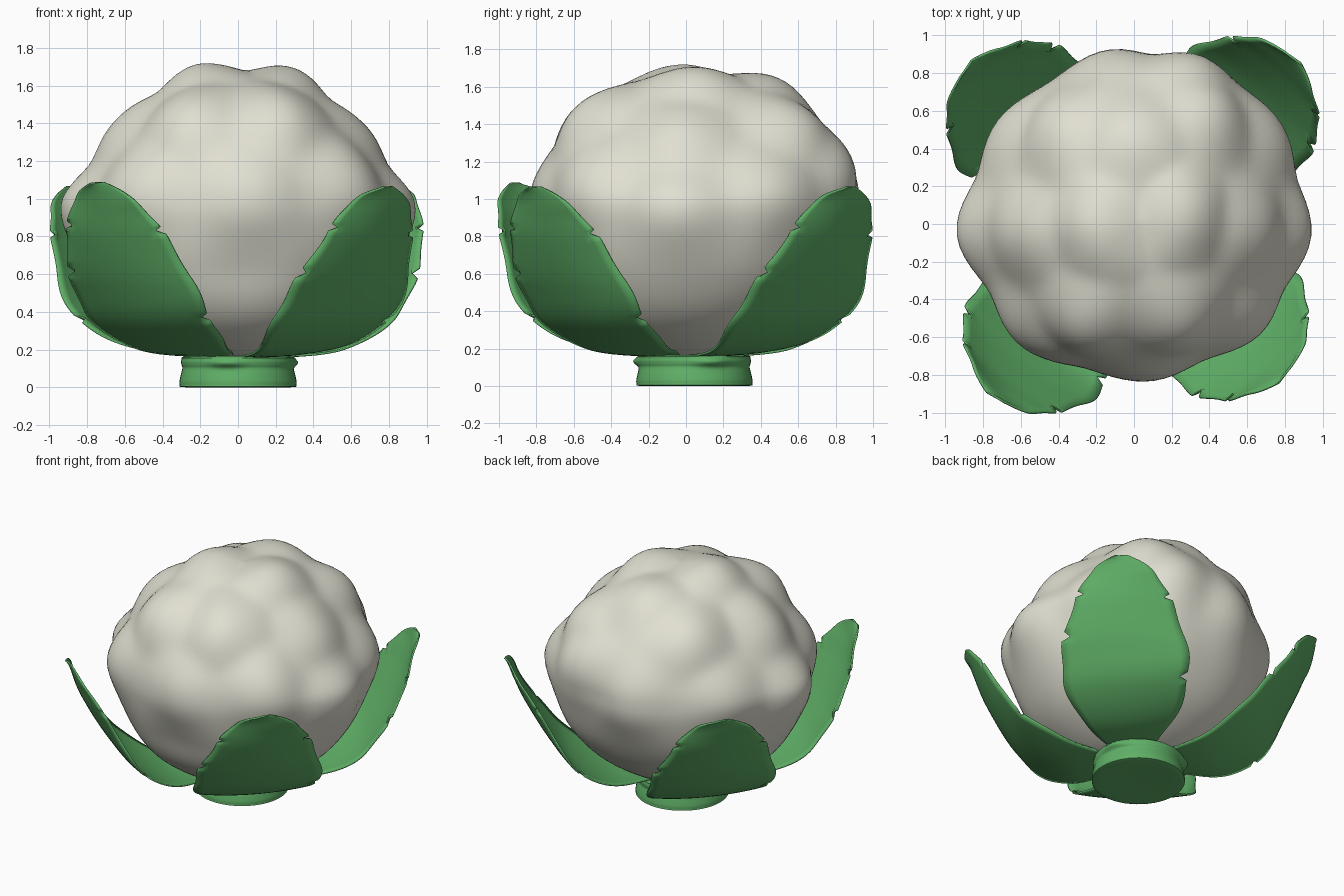
import bpy, bmesh, math
from mathutils import Vector

if "Cube" in bpy.data.objects:
    bpy.data.objects.remove(bpy.data.objects["Cube"])


def material(name, col):
    m = bpy.data.materials.new(name)
    m.diffuse_color = (*col, 1)
    m.use_nodes = True
    m.node_tree.nodes["Principled BSDF"].inputs["Base Color"].default_value = m.diffuse_color
    return m


CREAM = material("cream", (0.75, 0.74, 0.64))
GREEN = material("leaf green", (0.115, 0.43, 0.135))


def spline(pts, s):
    """Catmull-Rom through pts, s in 0..1."""
    n = len(pts) - 1
    x = min(max(s, 0), 1) * n
    i = min(int(x), n - 1)
    t = x - i
    a, b, c, d = (pts[min(max(k, 0), n)] for k in (i - 1, i, i + 1, i + 2))
    return [0.5 * (2 * q + (r - p) * t + (2 * p - 5 * q + 4 * r - w) * t * t
                   + (3 * q - p - 3 * r + w) * t ** 3) for p, q, r, w in zip(a, b, c, d)]


def make(name, bm, mat, angle=40):
    bmesh.ops.recalc_face_normals(bm, faces=bm.faces)
    me = bpy.data.meshes.new(name)
    bm.to_mesh(me)
    bm.free()
    ob = bpy.data.objects.new(name, me)
    bpy.context.collection.objects.link(ob)
    me.materials.append(mat)
    bpy.ops.object.select_all(action='DESELECT')
    ob.select_set(True)
    bpy.context.view_layer.objects.active = ob
    bpy.ops.object.shade_smooth_by_angle(angle=math.radians(angle))
    return ob


def lathe(point, rings, segs):
    """Closed ring surface; point(s, angle) gives a position."""
    bm = bmesh.new()
    rows = [[bm.verts.new(point(i / (rings - 1), 2 * math.pi * j / segs))
             for j in range(segs)] for i in range(rings)]
    for r0, r1 in zip(rows, rows[1:]):
        for j in range(segs):
            k = (j + 1) % segs
            bm.faces.new((r0[j], r0[k], r1[k], r1[j]))
    bm.faces.new(rows[0])
    bm.faces.new(rows[-1])
    return bm


# Curd: lathe profile, uneven outline by angle, plus broad rounded florets
PROFILE = [(0.01, .15), (.25, .17), (.48, .27), (.68, .43), (.82, .65), (.88, .88),
           (.86, 1.08), (.77, 1.29), (.63, 1.46), (.44, 1.6), (.24, 1.67), (.01, 1.68)]
OUTLINE = [.92, .93, .97, .91, .92, .89, .92, .88, .86, .81, .85, .9]
FLORETS = [(-.2, -.02, 1.72), (.3, .05, 1.68), (.0, .5, 1.64), (.45, .6, 1.42),
           (-.42, .5, 1.42), (.28, -.56, 1.48), (-.3, -.56, 1.46), (-.6, -.05, 1.36),
           (.62, -.02, 1.33), (-.55, -.58, 1.05), (.6, -.55, 1.1), (.05, -.78, 1.0),
           (-.88, -.05, .95), (.88, -.05, .95), (.72, .48, 1.05), (-.68, .48, 1.05),
           (.3, .84, 1.15), (-.12, .88, 1.0)]


def curd_point(s, a):
    r, z = spline(PROFILE, s)
    x = a / (2 * math.pi) * 12
    i, t = int(x) % 12, x - int(x)
    t = t * t * (3 - 2 * t)
    k = (OUTLINE[i] * (1 - t) + OUTLINE[(i + 1) % 12] * t) / .9
    k = 1 + (k - 1) * min(1, max(0, (z - .2) / .4))
    top = min(1, max(0, (z - 1.0) / .4))       # crown is narrow in x, deep in y
    cx, cy = math.cos(a), math.sin(a)
    k *= 1 + top * (.10 * max(cy, 0) ** 2 + .05 * min(cy, 0) ** 2 - .14 * cx * cx)
    p = Vector((r * k * cx, r * k * cy, z))
    bump = max(math.exp(-(p - Vector(f)).length_squared / .07) for f in FLORETS)
    out = (p - Vector((0, .03, .85))).normalized()
    return p + out * (.09 * bump - .04) * min(1, max(0, (z - .35) / .5))


curd = make("curd", lathe(curd_point, 64, 96), CREAM, 80)
sm = curd.modifiers.new("soften", 'SMOOTH')
sm.factor, sm.iterations = .5, 6

# Stem: short stump with a knobbly rim
STEM = [(.02, .005), (.28, .0), (.31, .015), (.305, .06), (.295, .10), (.30, .12),
        (.30, .145), (.27, .165), (.02, .17)]


def stem_point(s, a):
    r, z = spline(STEM, s)
    if z > .08 and r > .2:
        r += .03 * max(0, math.sin(3 * a + .6)) ** 3 * math.exp(-((z - .13) / .025) ** 2)
    return Vector((r * math.cos(a), .045 + r * math.sin(a), max(z, 0)))


make("stem", lathe(stem_point, 33, 48), GREEN)

# Leaves: midrib radius, height and half width along the length
LEAF = [(.12, .165, .09), (.46, .19, .30), (.73, .33, .415), (.89, .53, .415), (1.02, .77, .335),
        (1.085, .93, .25), (1.12, 1.03, .15), (1.14, 1.08, .04)]
NOTCHES = [(.3, 1), (.47, -1), (.6, 1), (.64, -1)]


def leaf(name, angle, scale, height):
    bm = bmesh.new()
    nv, nu = 60, 14
    c, s = math.cos(math.radians(angle)), math.sin(math.radians(angle))
    rows = []
    for i in range(nv + 1):
        v = i / nv
        r, z, w = spline(LEAF, v)
        r2, z2, _ = spline(LEAF, v + .02)
        r1, z1, _ = spline(LEAF, v - .02)
        tan = Vector((r2 - r1, z2 - z1)).normalized()
        row = []
        for j in range(nu + 1):
            u = 2 * j / nu - 1
            half = w * (1 + .025 * math.sin(31 * v + 2 * (u > 0)))
            for nvv, side in NOTCHES:          # small tears in the edge
                if abs(v - nvv) < .009 and u * side > .95:
                    half -= .05
            cup = .045 * u * u * math.sin(math.pi * min(1, v * 1.05)) + .008 * math.sin(14 * v) * u
            rr, zz = (r - tan.y * cup) * scale, (z + tan.x * cup) * height
            t = u * half
            row.append(bm.verts.new((rr * c - t * s, .01 + rr * s + t * c, zz)))
        rows.append(row)
    for a, b in zip(rows, rows[1:]):
        for j in range(nu):
            bm.faces.new((a[j], a[j + 1], b[j + 1], b[j]))
    ob = make(name, bm, GREEN, 50)
    so = ob.modifiers.new("thickness", 'SOLIDIFY')
    so.thickness, so.offset = .012, 0


for name, ang, sc, h in [("leaf_front_left", 231, 1.04, 1.005), ("leaf_front_right", 314, 1.0, .985),
                         ("leaf_back_right", 45.5, 1.065, .985), ("leaf_back_left", 137, 1.06, .985)]:
    leaf(name, ang, sc, h)
